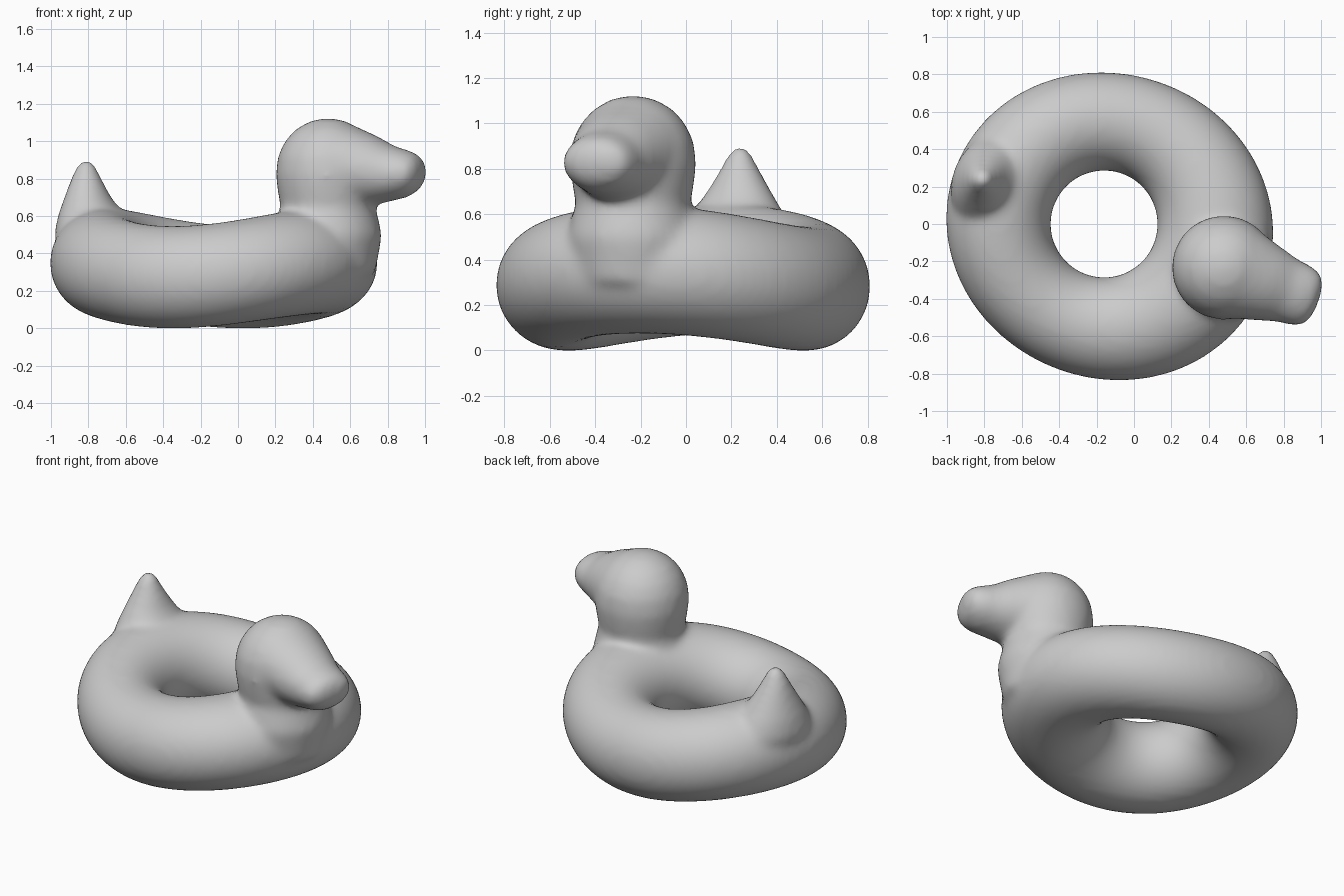
import bpy, bmesh
from math import sin, cos, tau, radians
from mathutils import Matrix, Vector

if "Cube" in bpy.data.objects:
    bpy.data.objects.remove(bpy.data.objects["Cube"])

SEG = 40
bm = bmesh.new()


def loft(rings, closed=False):
    """Skin a list of point rings; cap the ends unless the loft is closed."""
    vs = [[bm.verts.new(p) for p in ring] for ring in rings]
    n = len(vs[0])
    pairs = list(zip(vs, vs[1:])) + ([(vs[-1], vs[0])] if closed else [])
    for a, b in pairs:
        for i in range(n):
            j = (i + 1) % n
            bm.faces.new((a[i], a[j], b[j], b[i]))
    if not closed:
        bm.faces.new(vs[0][::-1])
        bm.faces.new(vs[-1])


def ellipse(center, u, v):
    c, u, v = Vector(center), Vector(u), Vector(v)
    return [c + u * cos(tau * i / SEG) + v * sin(tau * i / SEG) for i in range(SEG)]


# Ring body: inner hole round, outer edge oval, lifted at breast and tail
rings = []
for k in range(72):
    a = tau * k / 72
    c, s = cos(a), sin(a)
    outer = 0.81 + 0.068 * c * c + 0.032 * c
    inner = 0.29
    mid, half = (outer + inner) / 2, (outer - inner) / 2
    zc = 0.272 + 0.085 * c * c
    rings.append(ellipse((mid * c, mid * s, zc), (half * c, half * s, 0),
                         (0, 0, 0.27 + 0.008 * c * c)))
loft(rings, closed=True)

# Neck and head: z, radius
head = [(0.30, 0.25), (0.50, 0.285), (0.57, 0.268), (0.65, 0.248), (0.72, 0.262),
        (0.82, 0.275), (0.92, 0.263), (1.00, 0.225), (1.06, 0.17),
        (1.10, 0.10), (1.118, 0.03)]
loft([ellipse((0.682, 0, z), (r, 0, 0), (0, r, 0)) for z, r in head])

# Beak: distance forward, height, half width, half height
beak = [(0.68, 0.86, 0.25, 0.24), (0.82, 0.865, 0.235, 0.215), (0.95, 0.845, 0.198, 0.18),
        (1.05, 0.828, 0.17, 0.143), (1.13, 0.826, 0.162, 0.122), (1.18, 0.832, 0.142, 0.097),
        (1.205, 0.837, 0.10, 0.06), (1.215, 0.84, 0.04, 0.02)]
loft([ellipse((x, 0, z), (0, w, 0), (0, 0, h)) for x, z, w, h in beak])

# Tail: height, centre, half length, half width
tail = [(0.30, -0.60, 0.20, 0.24), (0.50, -0.63, 0.22, 0.27), (0.60, -0.665, 0.17, 0.205),
        (0.70, -0.685, 0.118, 0.14), (0.80, -0.693, 0.077, 0.08),
        (0.87, -0.693, 0.045, 0.045), (0.90, -0.693, 0.02, 0.02)]
loft([ellipse((x, 0, z), (l, 0, 0), (0, w, 0)) for z, x, l, w in tail])

# Turn the whole float towards its heading
bmesh.ops.recalc_face_normals(bm, faces=bm.faces)
bm.transform(Matrix.Translation((-0.16, 0, 0)) @ Matrix.Rotation(radians(-20), 4, 'Z'))
mesh = bpy.data.meshes.new("duck_swim_ring")
bm.to_mesh(mesh)
bm.free()
for p in mesh.polygons:
    p.use_smooth = True
obj = bpy.data.objects.new("duck_swim_ring", mesh)
bpy.context.collection.objects.link(obj)

# Fuse the parts into one skin and soften the joins
fuse = obj.modifiers.new("fuse", 'REMESH')
fuse.mode = 'VOXEL'
fuse.voxel_size = 0.022
fuse.use_smooth_shade = True
soften = obj.modifiers.new("soften", 'SMOOTH')
soften.factor = 0.5
soften.iterations = 14
inflate = obj.modifiers.new("inflate", 'DISPLACE')
inflate.strength = 0.005
inflate.mid_level = 0
